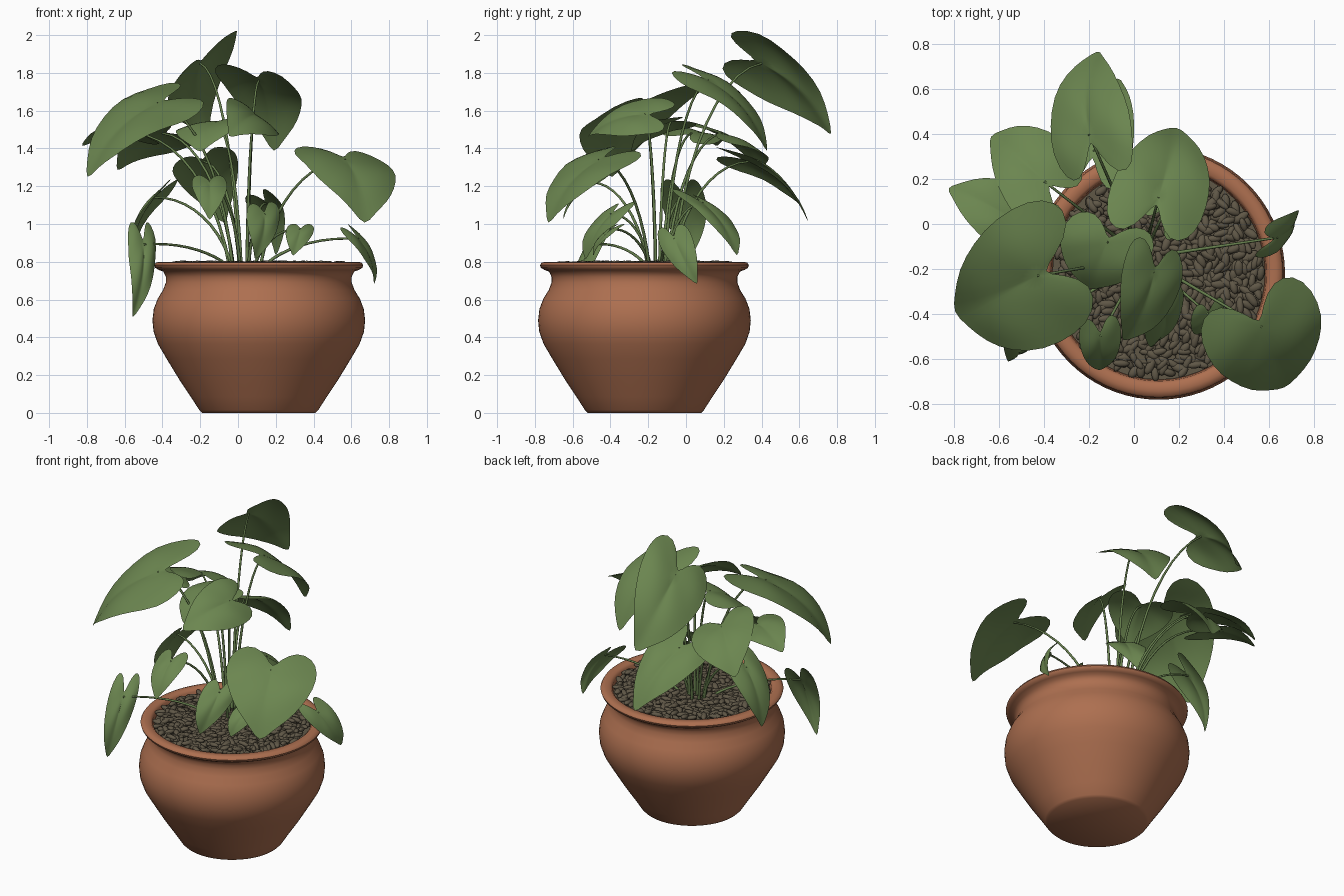
import bpy, bmesh, math, random
from mathutils import Vector, Matrix

if "Cube" in bpy.data.objects:
    bpy.data.objects.remove(bpy.data.objects["Cube"])

random.seed(4)
CX, CY = 0.11, -0.22          # pot centre


def material(name, rgb):
    m = bpy.data.materials.new(name)
    m.diffuse_color = (*rgb, 1)
    m.use_nodes = True
    m.node_tree.nodes["Principled BSDF"].inputs["Base Color"].default_value = m.diffuse_color
    return m


TERRACOTTA = material("terracotta", (0.42, 0.16, 0.08))
PEBBLE = material("brown_pebble", (0.115, 0.095, 0.062))
LEAF = material("leaf_green", (0.148, 0.238, 0.08))
STEM = material("stem_green", (0.135, 0.215, 0.075))


def add_object(name, bm, mat, angle=50):
    bmesh.ops.recalc_face_normals(bm, faces=bm.faces)
    me = bpy.data.meshes.new(name)
    bm.to_mesh(me)
    bm.free()
    ob = bpy.data.objects.new(name, me)
    bpy.context.collection.objects.link(ob)
    me.materials.append(mat)
    bpy.ops.object.select_all(action='DESELECT')
    ob.select_set(True)
    bpy.context.view_layer.objects.active = ob
    bpy.ops.object.shade_smooth_by_angle(angle=math.radians(angle))
    return ob


# Pot: lathed profile (radius, height), outside wall, rim and inside wall
profile = [(0, 0), (.30, 0), (.315, .015), (.36, .085), (.42, .175), (.487, .285), (.534, .365),
           (.557, .43), (.563, .49), (.556, .55), (.535, .605), (.507, .65), (.492, .69),
           (.492, .72), (.505, .748), (.53, .757), (.548, .768), (.553, .782), (.545, .795),
           (.525, .80), (.495, .80), (.48, .785), (.475, .73), (0, .73)]
bm = bmesh.new()
ring = [bm.verts.new((CX + r, CY, z)) for r, z in profile]
edges = [bm.edges.new(p) for p in zip(ring, ring[1:])]
bmesh.ops.spin(bm, geom=ring + edges, cent=(CX, CY, 0), axis=(0, 0, 1),
               angle=2 * math.pi, steps=72, use_duplicate=False)
bmesh.ops.remove_doubles(bm, verts=bm.verts, dist=1e-4)
add_object("pot", bm, TERRACOTTA)

# Soil bed below the pebbles
bm = bmesh.new()
bmesh.ops.create_circle(bm, cap_ends=True, segments=48, radius=.474,
                        matrix=Matrix.Translation((CX, CY, .76)))
add_object("soil", bm, PEBBLE)

# Pebbles: flattened, randomly turned ellipsoids spread evenly on a spiral
bm = bmesh.new()
COUNT = 700
for i in range(COUNT):
    r = .455 * math.sqrt((i + .5) / COUNT)
    a = i * 2.39996 + random.uniform(-.06, .06)
    place = Matrix.Translation((CX + r * math.cos(a), CY + r * math.sin(a),
                                random.uniform(.768, .792)))
    turn = Matrix.Rotation(random.uniform(0, 6.28), 4, 'Z') @ \
        Matrix.Rotation(random.uniform(-.3, .3), 4, 'Y')
    size = Matrix.Diagonal((random.uniform(.03, .042), random.uniform(.015, .02), .014, 1))
    bmesh.ops.create_icosphere(bm, subdivisions=2, radius=1, matrix=place @ turn @ size)
add_object("pebbles", bm, PEBBLE, 80)

# Heart-shaped half outline (across, along) from tip to notch, mirrored below
HALF = [(.11, .87), (.27, .69), (.40, .45), (.49, .18), (.50, -.09), (.41, -.30),
        (.23, -.36), (.07, -.19)]
OUTLINE = [(0, 1.04)] + HALF + [(0, -.02)] + [(-u, v) for u, v in reversed(HALF)]
RINGS = 4


def leaf(name, base, tip, side):
    """Arched heart leaf from stem joint to tip; side is the full-width vector."""
    axis = tip - base
    length = axis.length
    normal = side.cross(axis).normalized()
    if normal.z < 0:
        normal.negate()
    phase = random.uniform(0, 6.28)

    def point(u, v):
        lift = .45 * v * (1 - v) + .06 * math.sin(9 * v + 7 * u + phase) * abs(u)
        lift += .22 * abs(u) - .6 * u * u
        return base + side * u + axis * v + normal * (lift * length)

    bm = bmesh.new()
    centre = bm.verts.new(point(0, 0))
    rows = [[bm.verts.new(point(u * k / RINGS, v * k / RINGS)) for u, v in OUTLINE]
            for k in range(1, RINGS + 1)]
    n = len(OUTLINE)
    for i in range(n):
        j = (i + 1) % n
        bm.faces.new((centre, rows[0][i], rows[0][j]))
        for a, b in zip(rows, rows[1:]):
            bm.faces.new((a[i], b[i], b[j], a[j]))
    ob = add_object(name, bm, LEAF, 180)
    sub = ob.modifiers.new("smooth_outline", 'SUBSURF')
    sub.levels = sub.render_levels = 1


# Leaves: stem joint, tip, side-to-side vector
leaves = [
    (-.20, .40, 1.85, -.16, .77, 1.47, .36, .08, .30),     # top, facing back
    (.57, -.46, 1.34, .67, -.73, 1.00, .50, .24, -.06),    # large front right
    (-.43, -.23, 1.64, -.80, -.39, 1.24, .22, -.60, -.17), # large left
    (-.40, .19, 1.48, -.64, .39, 1.28, .22, .34, -.14),    # back left
    (.11, .12, 1.76, .19, .43, 1.38, .43, -.10, -.08),     # back centre
    (-.18, .33, 1.33, -.07, .65, 1.00, .34, -.02, .10),    # low back
    (-.55, .03, 1.48, -.83, .16, 1.41, .12, .27, -.07),    # far left
    (-.12, -.08, 1.54, -.20, -.29, 1.38, .40, -.12, .05),  # inner
    (.09, -.22, 1.58, -.05, -.52, 1.46, .26, -.10, -.20),  # inner front
    (.14, -.40, 1.05, .09, -.53, .81, .18, .15, .02),      # low front
    (-.50, -.50, .89, -.56, -.58, .50, .15, .09, .00),     # hanging left
    (-.44, -.01, 1.14, -.56, .00, .78, .07, .24, .00),     # low left
    (.64, -.06, .92, .72, .06, .68, .06, .18, .03),        # low right
    (.15, .09, 1.11, .20, .27, .83, .15, -.19, .05),       # low back right
    (-.15, -.50, 1.22, -.15, -.65, 1.02, .19, .03, .00),   # front left
    (.33, -.40, .97, .29, -.49, .83, .15, .05, .00),       # smallest front
]

# Stems: one bezier per leaf, rising from the clump and arching to the joint
curve = bpy.data.curves.new("stems", 'CURVE')
curve.dimensions = '3D'
curve.bevel_depth = .009
curve.bevel_resolution = 2
curve.resolution_u = 10
for i, row in enumerate(leaves):
    base, tip, side = (Vector(row[k:k + 3]) for k in (0, 3, 6))
    leaf(f"leaf_{i + 1}", base, tip, side)
    out = Vector((base.x - .04, base.y + .15, 0))
    root = Vector((.04, -.15, .76)) + out * .14
    rise = base.z - root.z
    spline = curve.splines.new('BEZIER')
    spline.bezier_points.add(1)
    p, q = spline.bezier_points
    p.co, q.co = root, base
    p.handle_left = root - Vector((0, 0, .05))
    p.handle_right = root + out * .12 + Vector((0, 0, rise * .6))
    q.handle_left = base - out * .38 - Vector((0, 0, rise * .06 - .03))
    q.handle_right = base + (tip - base) * .1
    p.radius, q.radius = 1.0, .6
stems = bpy.data.objects.new("stems", curve)
bpy.context.collection.objects.link(stems)
curve.materials.append(STEM)
bpy.ops.object.select_all(action='DESELECT')
stems.select_set(True)
bpy.context.view_layer.objects.active = stems
bpy.ops.object.convert(target='MESH')
bpy.ops.object.shade_smooth()
